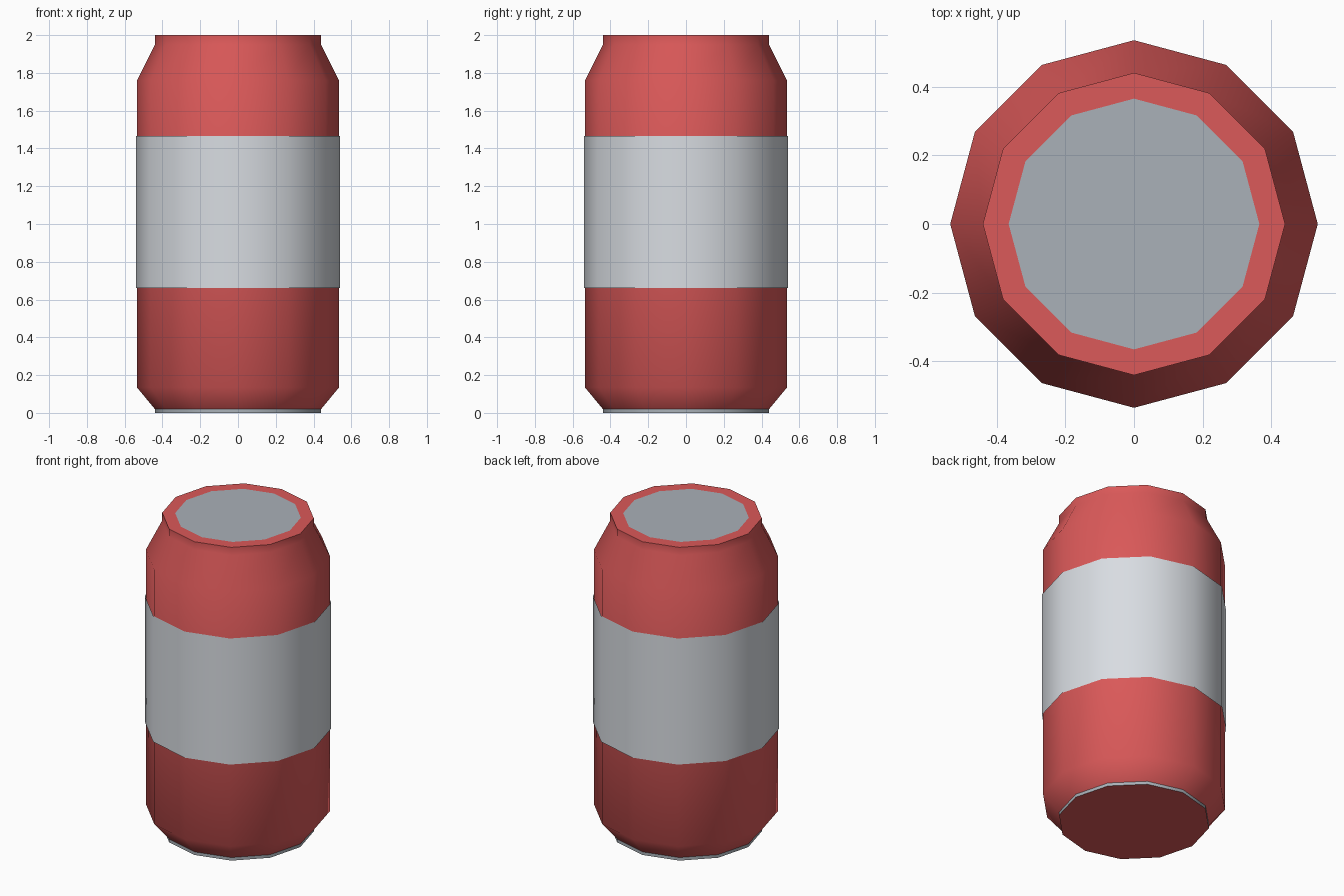
import bpy
import bmesh
from math import cos, sin, pi, radians

SIDES = 12

cube = bpy.data.objects.get("Cube")
if cube:
    bpy.data.objects.remove(cube, do_unlink=True)


def material(name, rgb):
    mat = bpy.data.materials.new(name)
    mat.use_nodes = True
    mat.diffuse_color = (*rgb, 1)
    mat.node_tree.nodes["Principled BSDF"].inputs["Base Color"].default_value = (*rgb, 1)
    return mat


red = material("red paint", (0.71, 0.1, 0.1))
white = material("label white", (0.69, 0.72, 0.76))
metal = material("bare metal", (0.4, 0.44, 0.48))


def lathe(name, profile, mats, cap_bottom=False, cap_top=False, rule=None):
    """Turn a (radius, height) profile, listed from bottom to top, around z."""
    bm = bmesh.new()
    rings = [[bm.verts.new((r * cos(2 * pi * i / SIDES), r * sin(2 * pi * i / SIDES), z))
              for i in range(SIDES)] for r, z in profile]
    for low, high in zip(rings, rings[1:]):
        for i in range(SIDES):
            j = (i + 1) % SIDES
            bm.faces.new((low[i], low[j], high[j], high[i]))
    if cap_bottom:
        bm.faces.new(rings[0][::-1])
    if cap_top:
        bm.faces.new(rings[-1])
    bm.normal_update()
    for face in bm.faces:
        face.material_index = rule(face) if rule else 0
    mesh = bpy.data.meshes.new(name)
    bm.to_mesh(mesh)
    bm.free()
    for mat in mats:
        mesh.materials.append(mat)
    obj = bpy.data.objects.new(name, mesh)
    bpy.context.collection.objects.link(obj)
    bpy.ops.object.select_all(action='DESELECT')
    obj.select_set(True)
    bpy.context.view_layer.objects.active = obj
    bpy.ops.object.shade_smooth_by_angle(angle=radians(50))
    return obj


# Painted can with tapered ends, short neck and a metal lid inside the top rim
lathe("can_body",
      [(0.44, 0.02), (0.535, 0.135), (0.535, 1.76), (0.44, 1.95), (0.44, 2.0), (0.365, 2.0)],
      [red, metal], cap_top=True,
      rule=lambda f: int(len(f.verts) == SIDES))

# Thin metal foot with a painted underside
lathe("base_rim", [(0.44, 0), (0.44, 0.02)], [metal, red], cap_bottom=True,
      rule=lambda f: int(f.normal.z < -0.5))

# Wrapped label band
lathe("label_band", [(0.541, 0.66), (0.541, 1.465)], [white])
